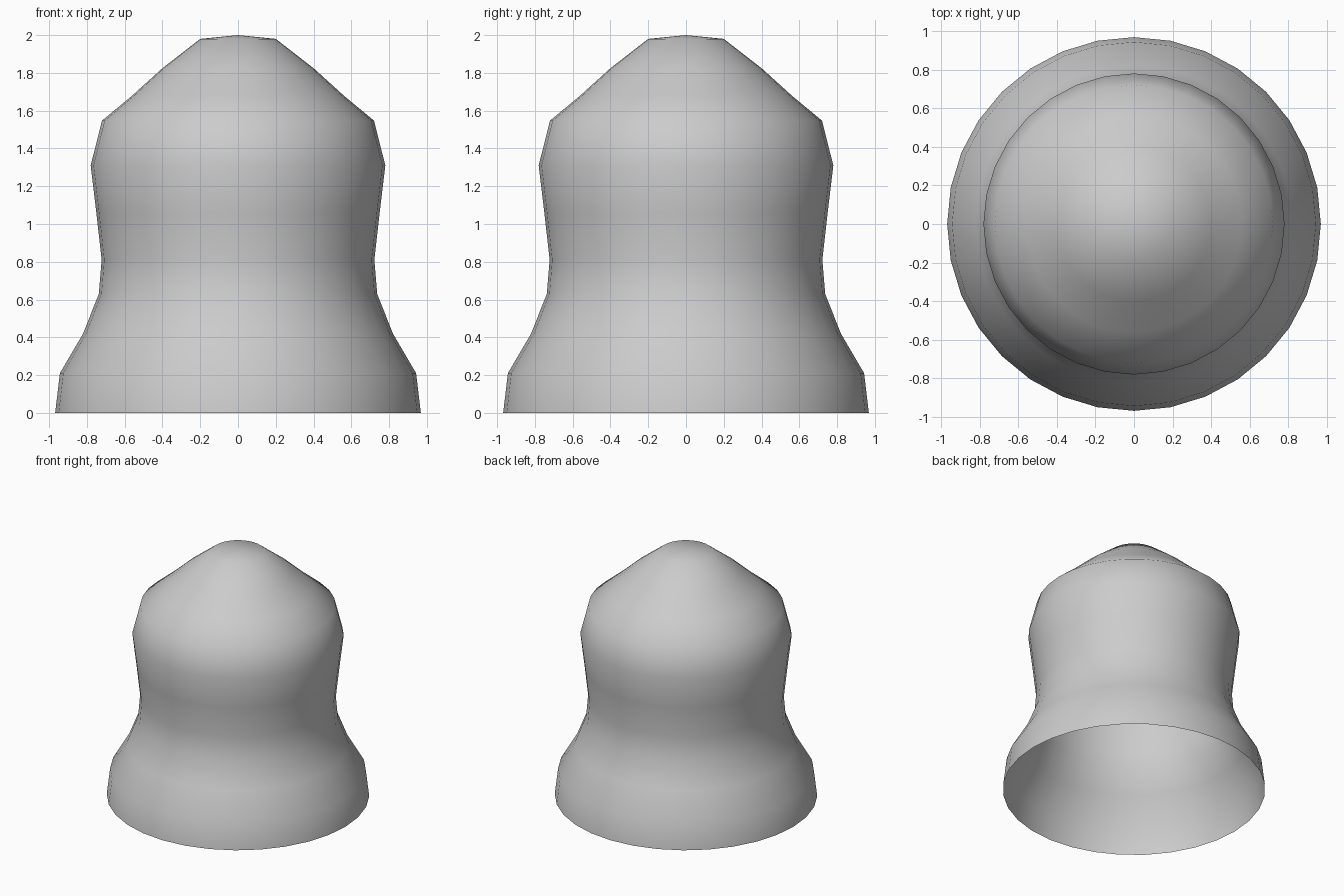
import bpy, bmesh, math

if "Cube" in bpy.data.objects:
    bpy.data.objects.remove(bpy.data.objects["Cube"])

# Half profile of the bell as (radius, height), open rim to crown
PROFILE = [(0.968, 0), (0.943, 0.21), (0.82, 0.42), (0.737, 0.63),
           (0.722, 0.81), (0.75, 1.06), (0.78, 1.31), (0.72, 1.547),
           (0.56, 1.68), (0.40, 1.825), (0.20, 1.98)]
TOP = 2.0
SIDES = 32

bm = bmesh.new()

# Rings of the open shell
rings = []
for r, z in PROFILE:
    rings.append([bm.verts.new((r * math.cos(2 * math.pi * i / SIDES),
                                r * math.sin(2 * math.pi * i / SIDES), z))
                  for i in range(SIDES)])

# Walls between neighbouring rings
for low, high in zip(rings, rings[1:]):
    for i in range(SIDES):
        j = (i + 1) % SIDES
        bm.faces.new((low[i], low[j], high[j], high[i]))

# Crown fan
tip = bm.verts.new((0, 0, TOP))
for i in range(SIDES):
    bm.faces.new((rings[-1][i], rings[-1][(i + 1) % SIDES], tip))

for f in bm.faces:
    f.smooth = True

mesh = bpy.data.meshes.new("bell_shell")
bm.to_mesh(mesh)
bm.free()
bpy.context.collection.objects.link(bpy.data.objects.new("bell_shell", mesh))
